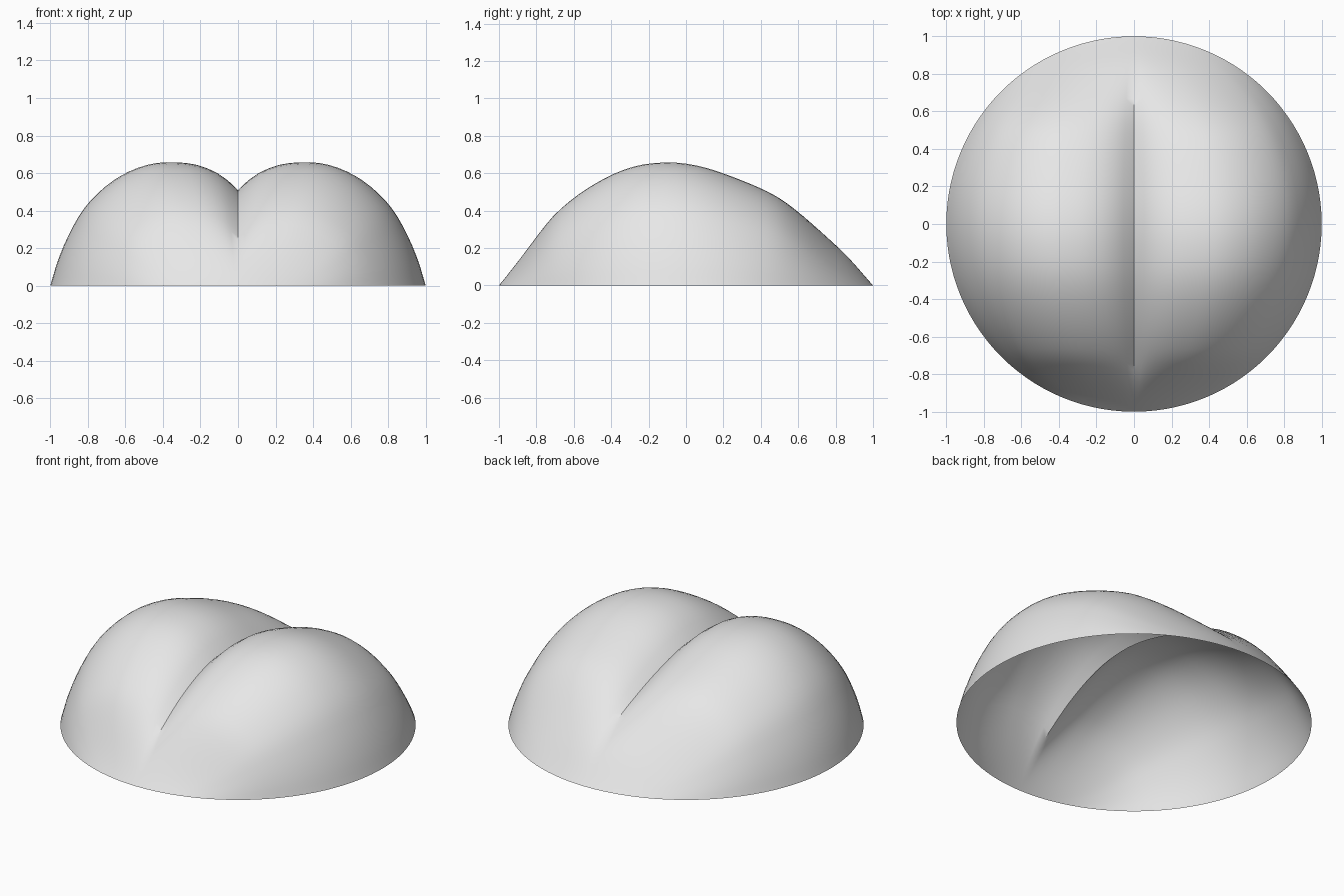
import bpy, bmesh, math

old = bpy.data.objects.get("Cube")
if old:
    bpy.data.objects.remove(old, do_unlink=True)

# Height along the length (y, z)
RIDGE = [(-1, 0), (-.807, .268), (-.636, .438), (-.455, .561), (-.278, .635),
         (-.1, .657), (.053, .641), (.214, .593), (.444, .497), (.64, .38),
         (.834, .209), (1, 0)]
# Cross-section of one lobe, from the central crease to the rim
LOBE = [(0, .776), (.085, .89), (.2, .971), (.32, 1), (.463, .988), (.6, .913),
        (.723, .785), (.83, .609), (.91, .39), (.963, .19), (1, 0)]


def smooth_curve(pts, x):
    """Cubic interpolation through the profile points."""
    def slope(k):
        a, b = pts[max(k - 1, 0)], pts[min(k + 1, len(pts) - 1)]
        return (b[1] - a[1]) / (b[0] - a[0])
    x = min(max(x, pts[0][0]), pts[-1][0])
    i = 0
    while i < len(pts) - 2 and x > pts[i + 1][0]:
        i += 1
    (x0, y0), (x1, y1) = pts[i], pts[i + 1]
    h = x1 - x0
    s = (x - x0) / h
    return ((2*s**3 - 3*s**2 + 1) * y0 + (s**3 - 2*s**2 + s) * h * slope(i)
            + (3*s**2 - 2*s**3) * y1 + (s**3 - s**2) * h * slope(i + 1))


def smoothstep(v):
    v = min(max(v, 0), 1)
    return v * v * (3 - 2 * v)


def height(t, y):
    """The creased lobes fade into a plain dome at the front and back rim."""
    w = smoothstep((1 + y) / .32) if y < 0 else smoothstep((1 - y) / .55)
    section = w * smooth_curve(LOBE, t) + (1 - w) * .88 * (1 - t * t)
    return smooth_curve(RIDGE, y) * section


# Half shell: a grid bent over half a disc, then mirrored
bm = bmesh.new()
bmesh.ops.create_grid(bm, x_segments=28, y_segments=56, size=1)
for v in bm.verts:
    t = math.sin((v.co.x + 1) * math.pi / 4)
    y = math.sin(v.co.y * math.pi / 2)
    v.co = (t * math.sqrt(max(0, 1 - y * y)), y, max(0, height(t, y)))
bmesh.ops.mirror(bm, geom=bm.verts[:] + bm.edges[:] + bm.faces[:],
                 axis='X', merge_dist=.0001)
bmesh.ops.remove_doubles(bm, verts=bm.verts[:], dist=.0005)
bmesh.ops.recalc_face_normals(bm, faces=bm.faces[:])
if sum(f.normal.z * f.calc_area() for f in bm.faces) < 0:
    bmesh.ops.reverse_faces(bm, faces=bm.faces[:])

mesh = bpy.data.meshes.new("two_lobed_shell")
bm.to_mesh(mesh)
bm.free()
shell = bpy.data.objects.new("two_lobed_shell", mesh)
bpy.context.collection.objects.link(shell)

# Light grey material
grey = bpy.data.materials.new("light_grey")
grey.use_nodes = True
grey.diffuse_color = (.8, .8, .8, 1)
for node in grey.node_tree.nodes:
    if node.type == 'BSDF_PRINCIPLED':
        node.inputs["Base Color"].default_value = (.8, .8, .8, 1)
mesh.materials.append(grey)

# Smooth surface with a sharp central crease
bpy.ops.object.select_all(action='DESELECT')
shell.select_set(True)
bpy.context.view_layer.objects.active = shell
bpy.ops.object.shade_smooth_by_angle(angle=math.radians(40))
